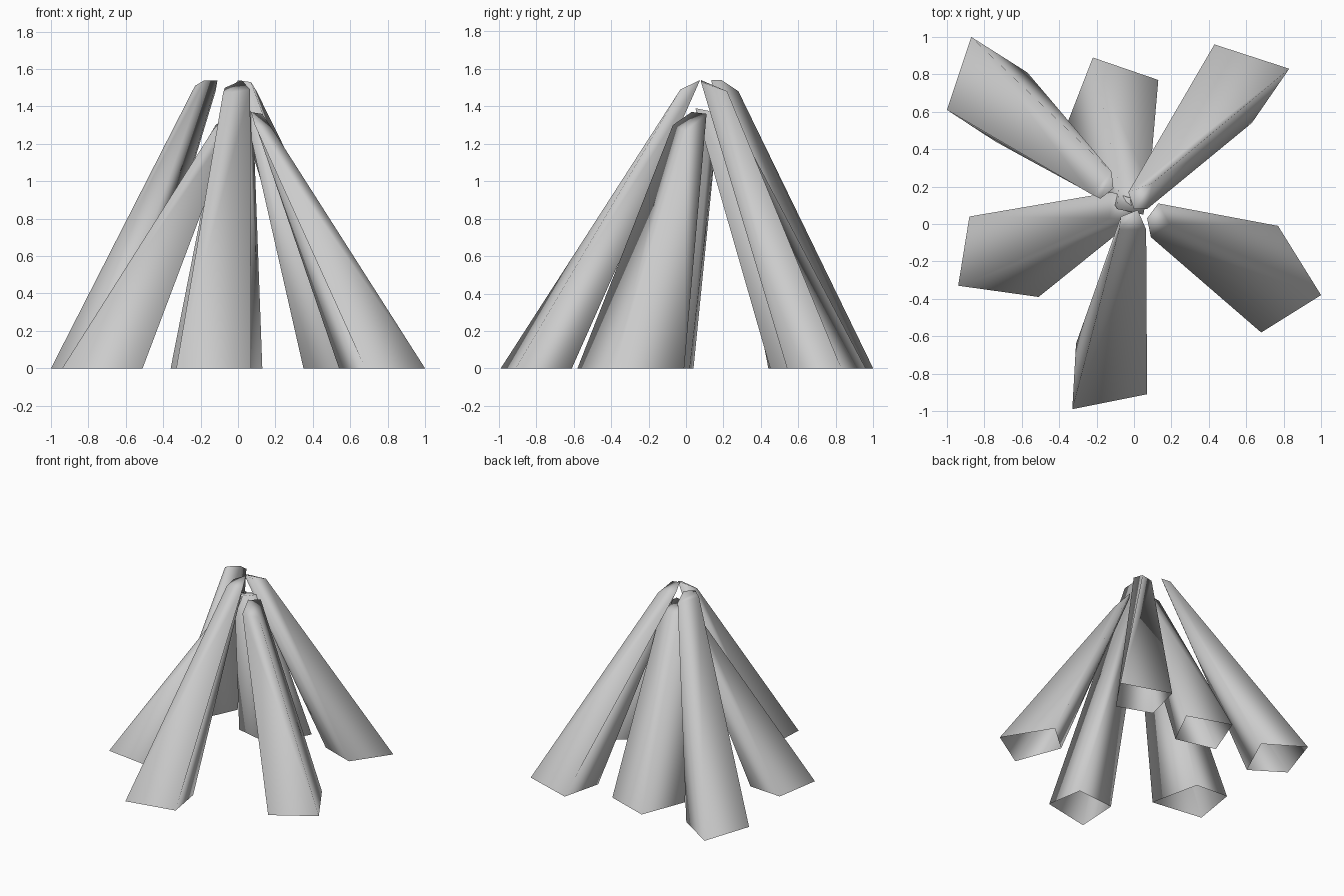
import bpy
import bmesh

default_cube = bpy.data.objects.get("Cube")
if default_cube:
    bpy.data.objects.remove(default_cube, do_unlink=True)


def make_material(name, colour):
    material = bpy.data.materials.new(name)
    material.use_nodes = True
    material.diffuse_color = colour
    shader = material.node_tree.nodes["Principled BSDF"]
    shader.inputs["Base Color"].default_value = colour
    return material


log_grey = make_material("log grey", (0.6, 0.6, 0.6, 1))


def make_log(name, foot, tip):
    """Four-sided tapered log, open at the ground and capped at the tip."""
    mesh_builder = bmesh.new()
    lower_ring = [mesh_builder.verts.new((x, y, 0)) for x, y in foot]
    upper_ring = [mesh_builder.verts.new(point) for point in tip]
    corner_count = len(foot)
    for corner in range(corner_count):
        following = (corner + 1) % corner_count
        mesh_builder.faces.new((lower_ring[corner], lower_ring[following],
                                upper_ring[following], upper_ring[corner]))
    mesh_builder.faces.new(upper_ring)
    bmesh.ops.recalc_face_normals(mesh_builder, faces=mesh_builder.faces[:])
    for face in mesh_builder.faces:
        face.smooth = True

    mesh = bpy.data.meshes.new(name)
    mesh_builder.to_mesh(mesh)
    mesh_builder.free()
    mesh.materials.append(log_grey)
    log = bpy.data.objects.new(name, mesh)
    bpy.context.scene.collection.objects.link(log)
    return log


# Three tall logs that meet at the peak
make_log("front_log",
         foot=[(-.33, -.99), (.07, -.91), (.02, -.61), (-.31, -.64)],
         tip=[(-.08, -.03, 1.47), (.065, -.03, 1.49), (.02, .075, 1.54), (-.07, .04, 1.5)])
make_log("back_left_log",
         foot=[(.83, .83), (.43, .96), (.35, .64), (.63, .54)],
         tip=[(.1, .22, 1.48), (-.03, .17, 1.5), (0, .08, 1.54), (.07, .08, 1.53)])
make_log("back_right_log",
         foot=[(-.87, 1), (-1, .61), (-.74, .44), (-.57, .81)],
         tip=[(-.12, .28, 1.48), (-.23, .16, 1.51), (-.18, .135, 1.54), (-.11, .19, 1.54)])

# Three shorter logs tucked between them
make_log("left_log",
         foot=[(1, -.38), (.68, -.58), (.54, -.21), (.77, -.01)],
         tip=[(.19, 0, 1.27), (.09, -.07, 1.3), (.07, .03, 1.37), (.13, .11, 1.36)])
make_log("right_log",
         foot=[(-.94, -.33), (-.51, -.39), (-.6, .02), (-.88, .04)],
         tip=[(-.13, .03, 1.28), (0, .02, 1.35), (-.02, .14, 1.38), (-.12, .17, 1.3)])
make_log("back_log",
         foot=[(-.22, .89), (.13, .77), (-.03, .45), (-.36, .53)],
         tip=[(-.08, .2, 1.33), (.08, .2, 1.36), (.05, .05, 1.39), (-.09, .08, 1.37)])
